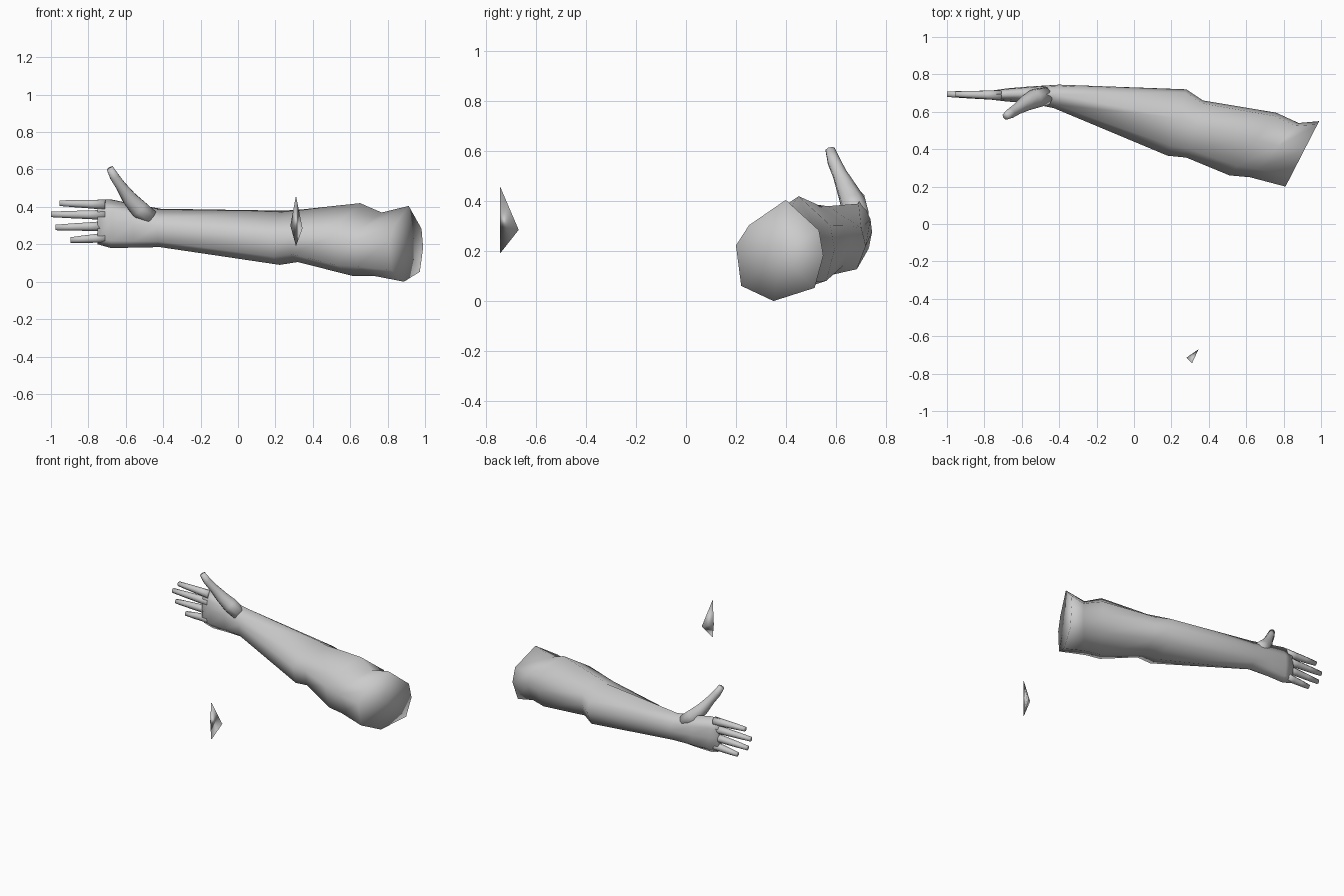
import bpy
import bmesh
import math
from mathutils import Vector

cube = bpy.data.objects.get("Cube")
if cube:
    bpy.data.objects.remove(cube, do_unlink=True)

grey = bpy.data.materials.new("plain_grey")
grey.use_nodes = True
colour = (0.6, 0.6, 0.6, 1)
grey.diffuse_color = colour
grey.node_tree.nodes["Principled BSDF"].inputs["Base Color"].default_value = colour


def finish(bm, name):
    bmesh.ops.recalc_face_normals(bm, faces=bm.faces)
    mesh = bpy.data.meshes.new(name)
    bm.to_mesh(mesh)
    bm.free()
    mesh.materials.append(grey)
    for face in mesh.polygons:
        face.use_smooth = True
    obj = bpy.data.objects.new(name, mesh)
    bpy.context.collection.objects.link(obj)
    return obj


def loft(name, rings):
    """Skin a list of equal point rings and close both ends."""
    bm = bmesh.new()
    loops = [[bm.verts.new(p) for p in ring] for ring in rings]
    n = len(loops[0])
    for a, b in zip(loops, loops[1:]):
        for i in range(n):
            j = (i + 1) % n
            bm.faces.new((a[i], a[j], b[j], b[i]))
    for loop in (loops[0], loops[-1]):
        middle = bm.verts.new(sum((v.co for v in loop), Vector()) / n)
        for i in range(n):
            bm.faces.new((loop[i], loop[(i + 1) % n], middle))
    return finish(bm, name)


def tube(name, path, sides=8):
    """Tapered limb through (point, radius) stations."""
    points = [Vector(p) for p, r in path]
    rings = []
    for i, (p, r) in enumerate(path):
        along = points[min(i + 1, len(path) - 1)] - points[max(i - 1, 0)]
        side = along.cross(Vector((0, 1, 0))).normalized()
        depth = side.cross(along).normalized()
        turns = [math.tau * (k + 0.5) / sides for k in range(sides)]
        rings.append([points[i] + r * (side * math.cos(t) + depth * math.sin(t))
                      for t in turns])
    return loft(name, rings)


# Irregular eight-sided cross-section, as fractions of depth and height
section = [(0, .55), (.06, .15), (.43, 0), (.9, .13),
           (1, .45), (.95, .7), (.57, 1), (.15, .75)]

# Slanted stations: front x, back x, front y, back y, bottom z, top z
stations = [
    (.81, .99, .20, .55, .00, .405),     # shoulder cut
    (.62, .88, .25, .54, .03, .37),      # upper arm
    (.51, .76, .26, .595, .03, .42),
    (.28, .37, .355, .66, .105, .385),   # elbow
    (.18, .28, .365, .72, .09, .38),
    (-.43, -.40, .62, .745, .185, .39),  # wrist
    (-.56, -.56, .645, .735, .182, .415),
    (-.68, -.68, .655, .725, .18, .44),  # palm
    (-.75, -.75, .663, .715, .20, .44),
]
loft("arm_and_palm", [
    [(x0 + (x1 - x0) * u, y0 + (y1 - y0) * u, z0 + (z1 - z0) * v)
     for u, v in section]
    for x0, x1, y0, y1, z0, z1 in stations])

# Fingers: root height, tip height, tip x
fingers = {
    "index_finger": (.412, .420, -.955),
    "middle_finger": (.357, .360, -1.0),
    "ring_finger": (.297, .290, -.975),
    "little_finger": (.235, .223, -.895),
}
for name, (z0, z1, tip) in fingers.items():
    root = -.71
    tube(name, [((root + (tip - root) * t, .688 + .006 * t, z0 + (z1 - z0) * t), r)
                for t, r in ((0, .029), (.3, .025), (.65, .021), (1, .016))])

# Thumb, rising out of the palm towards the front
tube("thumb", [
    ((-.47, .685, .34), .05),
    ((-.53, .67, .39), .052),
    ((-.58, .645, .445), .042),
    ((-.625, .615, .51), .03),
    ((-.66, .592, .56), .027),
    ((-.685, .577, .607), .02),
])

# Small floating shard
bm = bmesh.new()
corners = [bm.verts.new(p) for p in (
    (.31, -.745, .46), (.31, -.745, .19), (.345, -.67, .285), (.28, -.715, .30))]
for skip in range(4):
    bm.faces.new([v for i, v in enumerate(corners) if i != skip])
finish(bm, "shard")
